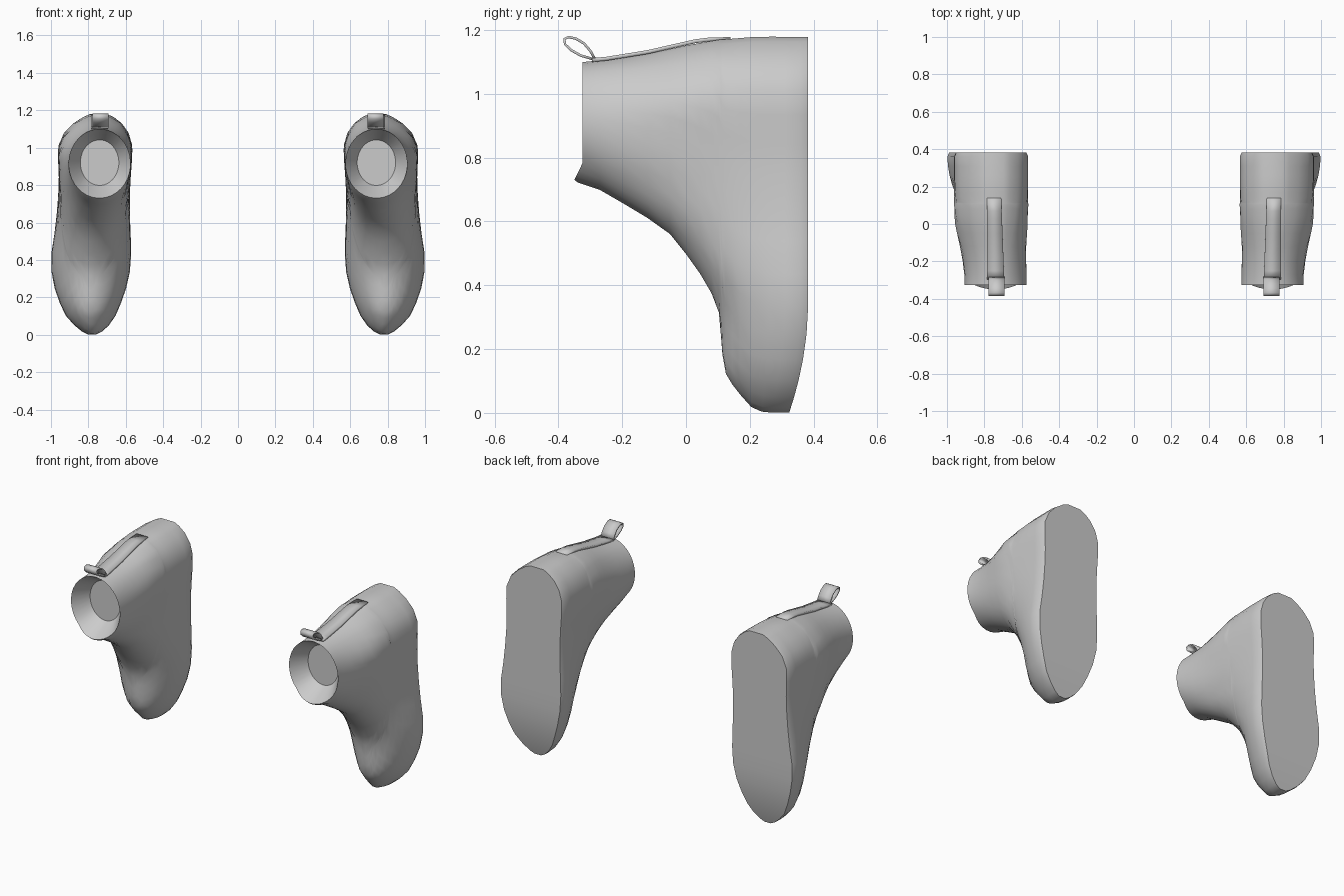
import bpy, bmesh, math

if "Cube" in bpy.data.objects:
    bpy.data.objects.remove(bpy.data.objects["Cube"])

def interp(table, v):
    if v <= table[0][0]:
        return table[0][1]
    for (a, b), (c, d) in zip(table, table[1:]):
        if v <= c:
            return b + (d - b) * (v - a) / (c - a)
    return table[-1][1]

def smooth(t):
    t = min(1, max(0, t))
    return t * t * (3 - 2 * t)

# sole outline of the left boot: z -> outer x, inner x
OUTER = [(0, -.80), (.02, -.84), (.05, -.875), (.1, -.92), (.2, -.968), (.3, -.994), (.36, -1.0), (.44, -.998),
         (.55, -.98), (.7, -.963), (.85, -.958), (1, -.965), (1.08, -.93), (1.15, -.86), (1.18, -.79)]
INNER = [(0, -.76), (.02, -.72), (.05, -.69), (.1, -.655), (.2, -.612), (.3, -.582), (.4, -.57), (.55, -.574),
         (.7, -.581), (.85, -.573), (1, -.562), (1.08, -.585), (1.15, -.635), (1.18, -.70)]
# side silhouette: instep (z -> y) and heel (y -> z)
INSTEP = [(0, .27), (.02, .2), (.08, .15), (.13, .12), (.2, .112), (.27, .108), (.34, .1), (.46, .03), (.56, -.05),
          (.61, -.12), (.67, -.22), (.73, -.325), (.8, -.6), (.9, -1), (1.2, -2)]
LOW = [(y, z) for z, y in reversed(INSTEP)]
HEEL = [(-.32, 1.10), (-.2, 1.113), (-.1, 1.13), (0, 1.152), (.1, 1.17), (.22, 1.18)]
STATIONS = [.383, .36, .31, .26, .21, .17, .145, .125, .114, .11, .103, .08, .045, 0, -.05, -.12, -.2, -.27, -.31, -.325]
M = 18

def ring(Y):
    """Cross-section of the boot at depth Y, as right side then left side."""
    lo, hi = interp(LOW, Y), interp(HEEL, Y)
    k = smooth((.05 - Y) / .37)
    right, left = [], []
    for i in range(M):
        v = math.cos(math.pi * (i + .35) / (M - .3))
        z = (lo + hi) / 2 + (hi - lo) / 2 * v
        zl = z + (1.18 - hi) * smooth((z - .7) / (hi - .7))
        xo, xi = interp(OUTER, zl), interp(INNER, zl)
        top = interp(INSTEP, z)
        q = max(0, .383 - Y) / max(.01, .383 - top)
        arch = math.sqrt(max(0, 1 - min(1, q) ** 2.2))
        hw = (xi - xo) / 2 * arch * (1 - k) + .166 * math.sqrt(1 - v * v) * k
        if Y > .38:
            hw *= .95
        c = (xi + xo) / 2 * (1 - k) - .74 * k
        y = Y - .06 * max(0, 1 - z / .35) ** 2 * smooth((Y - .17) / .21)
        if Y < -.3:
            y -= .025 * max(0, (.78 - z) / .05)
        right.append((c + hw, y, z))
        left.append((c - hw, y, z))
    return right + left[::-1]

def finish(name, bm, angle):
    bmesh.ops.recalc_face_normals(bm, faces=bm.faces)
    me = bpy.data.meshes.new(name)
    bm.to_mesh(me)
    bm.free()
    ob = bpy.data.objects.new(name, me)
    bpy.context.collection.objects.link(ob)
    bpy.ops.object.select_all(action='DESELECT')
    ob.select_set(True)
    bpy.context.view_layer.objects.active = ob
    bpy.ops.object.shade_smooth_by_angle(angle=math.radians(angle))
    mod = ob.modifiers.new("other_foot", 'MIRROR')
    mod.use_mirror_merge = False
    return ob

# boot body: sole, upper, shaft, funnel opening
rings = [ring(Y) for Y in STATIONS]
inside = []
for i in range(2 * M):
    j = i if i < M else 2 * M - 1 - i
    a = math.pi * (j + .35) / (M - .3)
    s = 1 if i < M else -1
    inside.append((-.74 + s * .103 * math.sin(a), -.23, .92 + .122 * math.cos(a)))
rings.append(inside)
bm = bmesh.new()
vs = [[bm.verts.new(p) for p in r] for r in rings]
n = 2 * M
for a, b in zip(vs, vs[1:]):
    for i in range(n):
        j = (i + 1) % n
        bm.faces.new((a[i], a[j], b[j], b[i]))
for cap in (vs[0], vs[-1]):
    for i in range(M - 1):
        bm.faces.new((cap[i], cap[i + 1], cap[n - 2 - i], cap[n - 1 - i]))
finish("boot", bm, 42)

def ribbon(name, pts, thickness):
    """Strip through (y, z, left x, right x) points."""
    bm = bmesh.new()
    rows = [(bm.verts.new((l, y, z)), bm.verts.new((r, y, z))) for y, z, l, r in pts]
    for a, b in zip(rows, rows[1:]):
        bm.faces.new((a[0], a[1], b[1], b[0]))
    ob = finish(name, bm, 40)
    sol = ob.modifiers.new("thickness", 'SOLIDIFY')
    sol.thickness = thickness
    sol.offset = 0

# flat strap on the heel
strap = [(.14, 1.172), (.07, 1.17), (.03, 1.165), (-.05, 1.147), (-.12, 1.131), (-.2, 1.118), (-.25, 1.11), (-.295, 1.106)]
ribbon("heel_strap", [(y, z, -.785, -.71 + .016 * (.14 - y) / .43) for y, z in strap], .012)

# pull loop standing off the strap
loop = [(-.285, 1.108), (-.30, 1.135), (-.32, 1.158), (-.345, 1.173), (-.368, 1.178), (-.381, 1.172), (-.379, 1.155),
        (-.36, 1.137), (-.33, 1.12), (-.285, 1.107)]
ribbon("pull_loop", [(y, z, -.777, -.692) for y, z in loop], .008)
